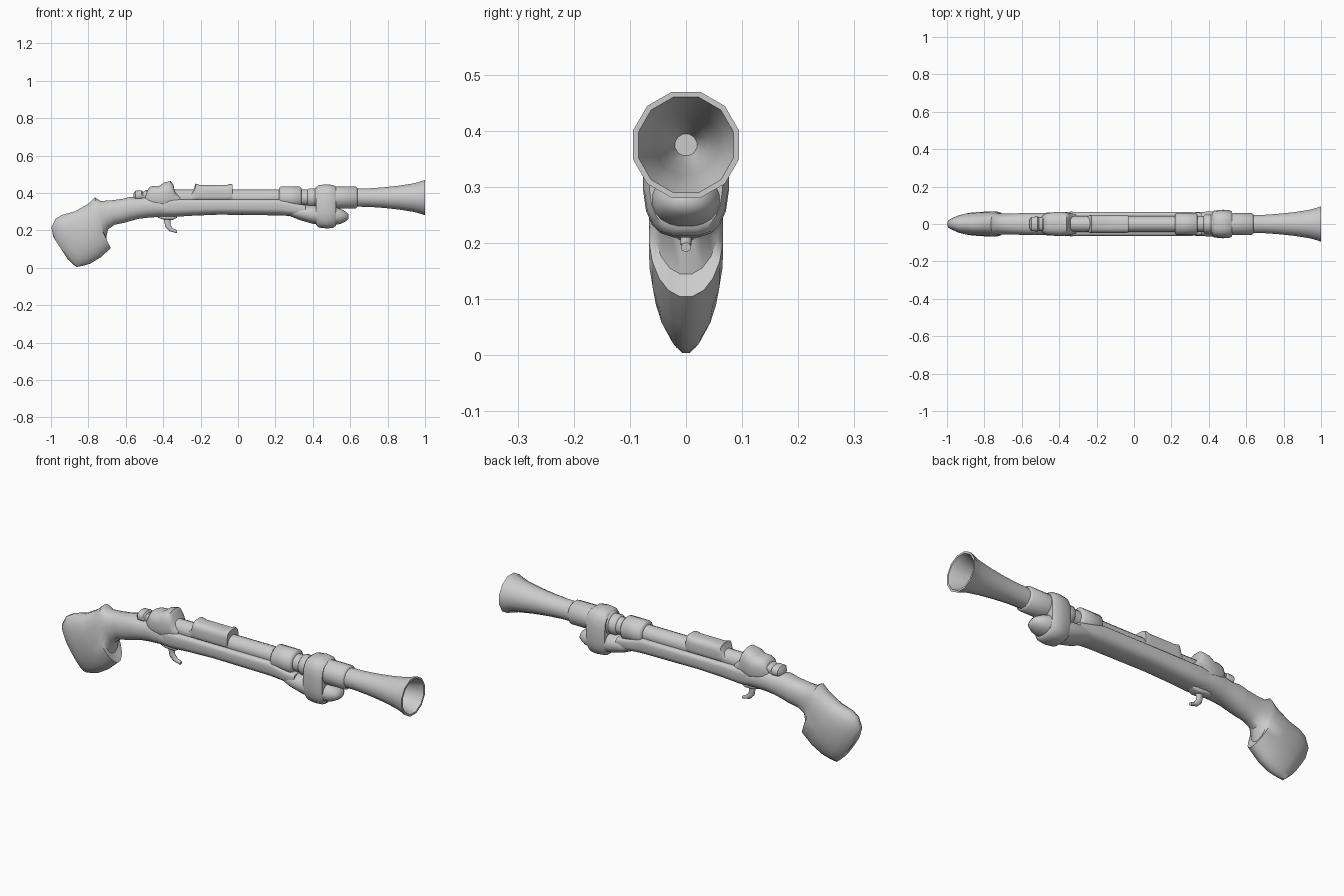
import bpy, bmesh, math
from mathutils import Vector

cube = bpy.data.objects.get("Cube")
if cube:
    bpy.data.objects.remove(cube, do_unlink=True)

grey = bpy.data.materials.new("plain_grey")
grey.use_nodes = True
colour = (0.6, 0.6, 0.6, 1)
grey.diffuse_color = colour
grey.node_tree.nodes["Principled BSDF"].inputs["Base Color"].default_value = colour


def finish(name, bm, angle=40):
    """Turn a bmesh into a smooth shaded, coloured object."""
    bmesh.ops.recalc_face_normals(bm, faces=bm.faces)
    mesh = bpy.data.meshes.new(name)
    bm.to_mesh(mesh)
    bm.free()
    mesh.materials.append(grey)
    obj = bpy.data.objects.new(name, mesh)
    bpy.context.collection.objects.link(obj)
    bpy.ops.object.select_all(action='DESELECT')
    obj.select_set(True)
    bpy.context.view_layer.objects.active = obj
    bpy.ops.object.shade_smooth_by_angle(angle=math.radians(angle))
    return obj


def skin(bm, rings):
    """Bridge rings of points and cap both ends."""
    loops = [[bm.verts.new(p) for p in ring] for ring in rings]
    n = len(loops[0])
    for a, b in zip(loops, loops[1:]):
        for i in range(n):
            j = (i + 1) % n
            bm.faces.new((a[i], a[j], b[j], b[i]))
    bm.faces.new(loops[0])
    bm.faces.new(loops[-1])


def power(v, e):
    return math.copysign(abs(v) ** (2 / e), v)


def loft(name, sections, upper=2.4, lower=2.4, sides=20, angle=40):
    """Sections are (top x, top z, bottom x, bottom z, half width)."""
    rings = []
    for tx, tz, bx, bz, w in sections:
        top, bottom = Vector((tx, 0, tz)), Vector((bx, 0, bz))
        ring = []
        for i in range(sides):
            a = math.tau * (i + 0.5) / sides
            e = upper if math.sin(a) > 0 else lower
            s = power(math.sin(a), e) / power(math.sin(math.pi / 2 - math.pi / sides * (sides % 4 == 0)), e)
            p = (top + bottom) / 2 + (top - bottom) / 2 * s
            ring.append((p.x, w * power(math.cos(a), e), p.z))
        rings.append(ring)
    bm = bmesh.new()
    skin(bm, rings)
    return finish(name, bm, angle)


def straight(name, sections, **kw):
    """Loft with upright sections (x, top, bottom, half width)."""
    return loft(name, [(x, t, x, b, w) for x, t, b, w in sections], **kw)


def turned(name, profile, sides=12, axis=0.375, angle=40):
    """Turn an (x, radius) profile about the barrel axis."""
    bm = bmesh.new()
    skin(bm, [[(x, r * math.cos(a), axis + r * math.sin(a))
               for a in (math.tau * (i + 0.5) / sides for i in range(sides))]
              for x, r in profile])
    return finish(name, bm, angle)


# Curved grip and butt
loft("grip_stock", [
    (-.35, .36, -.35, .27, .06), (-.42, .38, -.42, .272, .064),
    (-.48, .385, -.48, .268, .06), (-.53, .375, -.53, .262, .058),
    (-.58, .378, -.575, .25, .06), (-.62, .368, -.61, .24, .058),
    (-.68, .36, -.66, .23, .056), (-.735, .357, -.695, .205, .056),
    (-.765, .376, -.707, .145, .062), (-.8, .342, -.68, .105, .067),
    (-.87, .302, -.735, .055, .066), (-.94, .283, -.79, .022, .06),
    (-.975, .262, -.83, .01, .05), (-.998, .215, -.865, .004, .036),
    (-.988, .165, -.91, .045, .018)], lower=2.1)

# Fore stock with a flat top edge
straight("fore_stock", [
    (-.42, .36, .275, .058), (-.34, .366, .272, .066), (-.25, .366, .278, .064),
    (-.1, .366, .284, .064), (.22, .366, .28, .064), (.3, .345, .276, .064),
    (.36, .335, .272, .06)], upper=6, lower=2.3)

# Rounded nose under the barrel
straight("fore_end", [
    (.27, .33, .28, .05), (.33, .335, .255, .064), (.4, .335, .235, .067),
    (.5, .33, .225, .066), (.55, .315, .235, .055), (.58, .298, .25, .038),
    (.592, .284, .264, .016)], upper=2.2, lower=2.2)

# Broad band clamping the barrel to the nose
straight("barrel_band", [
    (.418, .43, .228, .066), (.432, .442, .215, .073), (.475, .446, .21, .077),
    (.51, .442, .213, .075), (.525, .43, .226, .066)], upper=3, lower=3, angle=50)

# Barrel with hollow flared muzzle
turned("barrel_tube", [(-.4, .043), (.66, .043)], 16)
turned("flared_muzzle", [
    (.62, .05), (.7, .051), (.78, .057), (.86, .066), (.94, .079), (.975, .089),
    (1, .098), (1, .088), (.96, .073), (.88, .056), (.78, .042), (.7, .02)])
for name, x0, x1, r in (("rear_collar", .22, .34, .061), ("middle_collar", .37, .43, .051),
                        ("front_collar", .41, .64, .06)):
    turned(name, [(x0, r - .01), (x0 + .01, r), (x1 - .01, r), (x1, r - .01)], 16, angle=50)

# Arched cover over the barrel, with raised ends
straight("barrel_cover", [
    (-.265, .385, .36, .038), (-.238, .41, .36, .045), (-.228, .45, .36, .048),
    (-.205, .443, .36, .048), (-.06, .443, .36, .048), (-.04, .449, .36, .048),
    (-.03, .446, .36, .046)], upper=3, lower=5)

# Raised breech block
straight("breech", [
    (-.495, .395, .34, .04), (-.475, .43, .33, .055), (-.455, .438, .32, .06),
    (-.42, .438, .315, .064), (-.395, .456, .315, .066), (-.36, .464, .32, .062),
    (-.346, .445, .32, .058), (-.338, .41, .325, .058), (-.31, .385, .33, .05)],
    upper=2.6, lower=3)

# Hammer knob behind the breech
straight("hammer_knob", [
    (-.56, .398, .37, .022), (-.548, .412, .36, .038), (-.515, .414, .36, .04),
    (-.508, .405, .36, .034), (-.49, .417, .36, .038), (-.465, .41, .36, .03)])

# Trigger plate and hooked trigger
straight("trigger_plate", [
    (-.43, .29, .268, .022), (-.4, .29, .258, .026), (-.35, .29, .256, .026),
    (-.325, .29, .268, .02)], upper=4, lower=4)
loft("trigger", [
    (-.35, .275, -.4, .275, .012), (-.362, .25, -.394, .245, .011),
    (-.362, .23, -.388, .216, .011), (-.348, .21, -.366, .195, .01),
    (-.325, .2, -.327, .185, .009)], sides=12)
